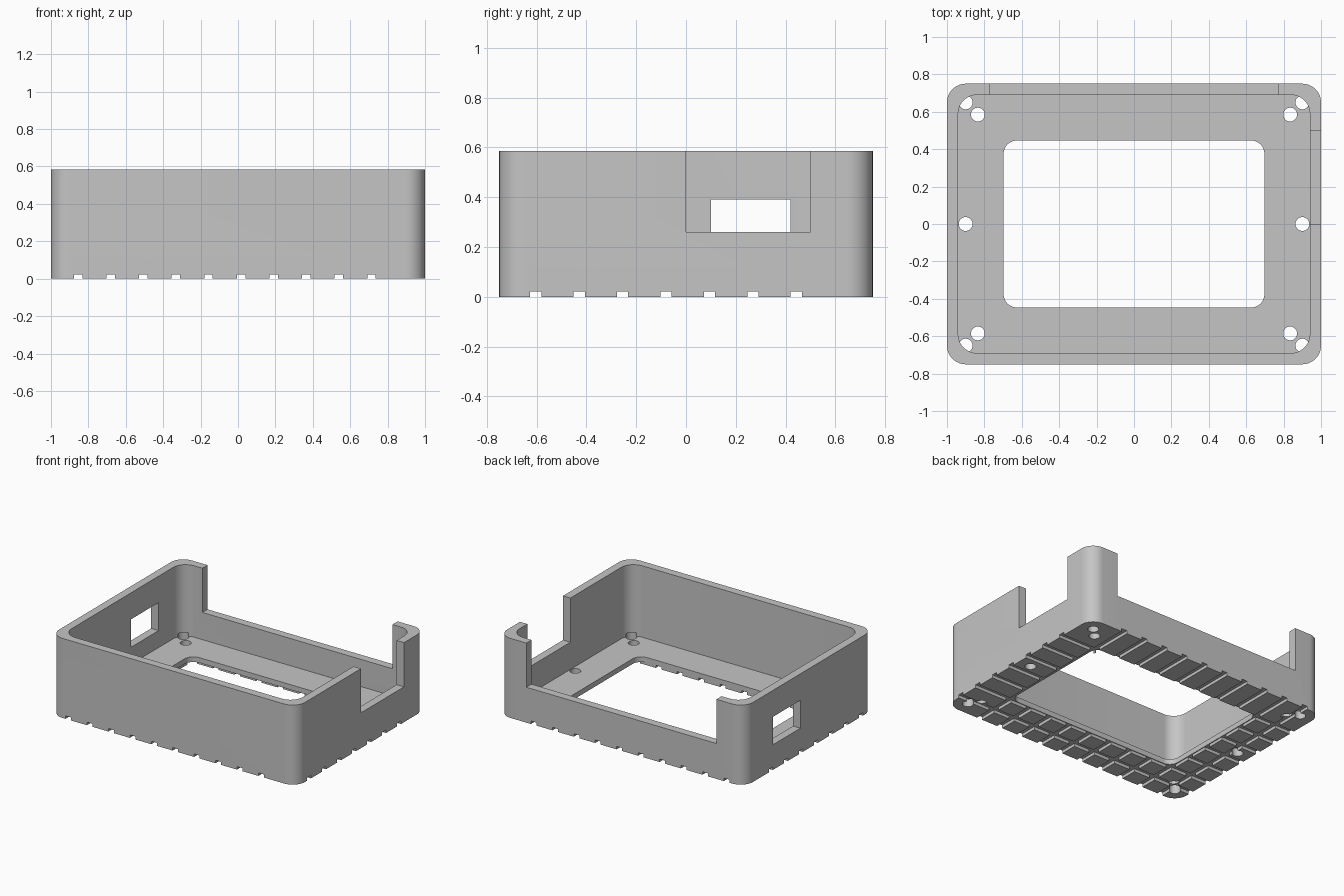
import bpy, bmesh
from math import cos, sin, pi, radians

cube = bpy.data.objects.get("Cube")
if cube:
    bpy.data.objects.remove(cube)

grey = bpy.data.materials.new("plain_grey")
grey.use_nodes = True
grey.diffuse_color = (0.56, 0.56, 0.56, 1)
grey.node_tree.nodes["Principled BSDF"].inputs["Base Color"].default_value = grey.diffuse_color

HX, HY, TOP = 1.0, 0.75, 0.585
WALL, FLOOR = 0.06, 0.06
NOTCH_Z = 0.26


def rounded(hx, hy, r, segs=12):
    """Outline of a rounded rectangle centred on the origin."""
    pts = []
    for i, (sx, sy) in enumerate([(1, 1), (-1, 1), (-1, -1), (1, -1)]):
        for k in range(segs + 1):
            a = (i + k / segs) * pi / 2
            pts.append((sx * (hx - r) + r * cos(a), sy * (hy - r) + r * sin(a)))
    return pts


def circle(cx, cy, r, n=32):
    return [(cx + r * cos(2 * pi * k / n), cy + r * sin(2 * pi * k / n)) for k in range(n)]


def rect(x0, x1, y0, y1):
    return [(x0, y0), (x1, y0), (x1, y1), (x0, y1)]


def prisms(name, outlines, z0, z1):
    """One object holding an upright prism for each outline."""
    bm = bmesh.new()
    for pts in outlines:
        low = [bm.verts.new((x, y, z0)) for x, y in pts]
        high = [bm.verts.new((x, y, z1)) for x, y in pts]
        bm.faces.new(low[::-1])
        bm.faces.new(high)
        for i in range(len(pts)):
            j = (i + 1) % len(pts)
            bm.faces.new((low[i], low[j], high[j], high[i]))
    mesh = bpy.data.meshes.new(name)
    bm.to_mesh(mesh)
    bm.free()
    obj = bpy.data.objects.new(name, mesh)
    bpy.context.collection.objects.link(obj)
    return obj


def cut(target, name, outlines, z0, z1):
    cutter = prisms(name, outlines, z0, z1)
    cutter.hide_render = True
    mod = target.modifiers.new(name, 'BOOLEAN')
    mod.operation = 'DIFFERENCE'
    mod.solver = 'EXACT'
    mod.object = cutter
    bpy.context.view_layer.objects.active = target
    bpy.ops.object.modifier_apply(modifier=name)
    bpy.data.objects.remove(cutter)


# Solid tray with rounded corners
tray = prisms("enclosure_tray", [rounded(HX, HY, 0.1)], 0, TOP)
tray.data.materials.append(grey)

# Hollow inside and the large floor opening
cut(tray, "cavity", [rounded(HX - WALL, HY - WALL, 0.1)], FLOOR, 1)
cut(tray, "floor_opening", [rounded(0.697, 0.446, 0.07)], -0.1, 0.2)

# Open notches in the back and left walls
cut(tray, "back_notch", [rect(-0.773, 0.773, 0.65, 0.9)], NOTCH_Z, 1)
cut(tray, "left_notch", [rect(0.85, 1.2, 0, 0.5)], NOTCH_Z, 1)

# Window in the right wall
cut(tray, "right_window", [rect(-1.2, -0.85, 0.1, 0.42)], 0.185, 0.39)

# Screw holes, mirrored in both directions
holes = [circle(sx * x, sy * y, 0.037)
         for sx in (-1, 1) for sy in (-1, 1) for x, y in [(0.9, 0.65), (0.835, 0.585)]]
holes += [circle(sx * 0.9, 0, 0.037) for sx in (-1, 1)]
cut(tray, "screw_holes", holes, -0.1, 0.085)

# Crossing grooves under the floor
STEP, HALF, DEPTH = 0.1743, 0.0225, 0.022
xs = [-0.855 + STEP * k for k in range(10)]
ys = [-0.603 + STEP * k for k in range(7)]
cut(tray, "lengthwise_grooves", [rect(x - HALF, x + HALF, -1, 1) for x in xs], -0.1, DEPTH)
cut(tray, "crosswise_grooves", [rect(-1.3, 1.3, y - HALF, y + HALF) for y in ys], -0.1, DEPTH)

# Smooth the round corners, keep the edges sharp
bpy.ops.object.select_all(action='DESELECT')
tray.select_set(True)
bpy.context.view_layer.objects.active = tray
bpy.ops.object.shade_smooth_by_angle(angle=radians(30))
